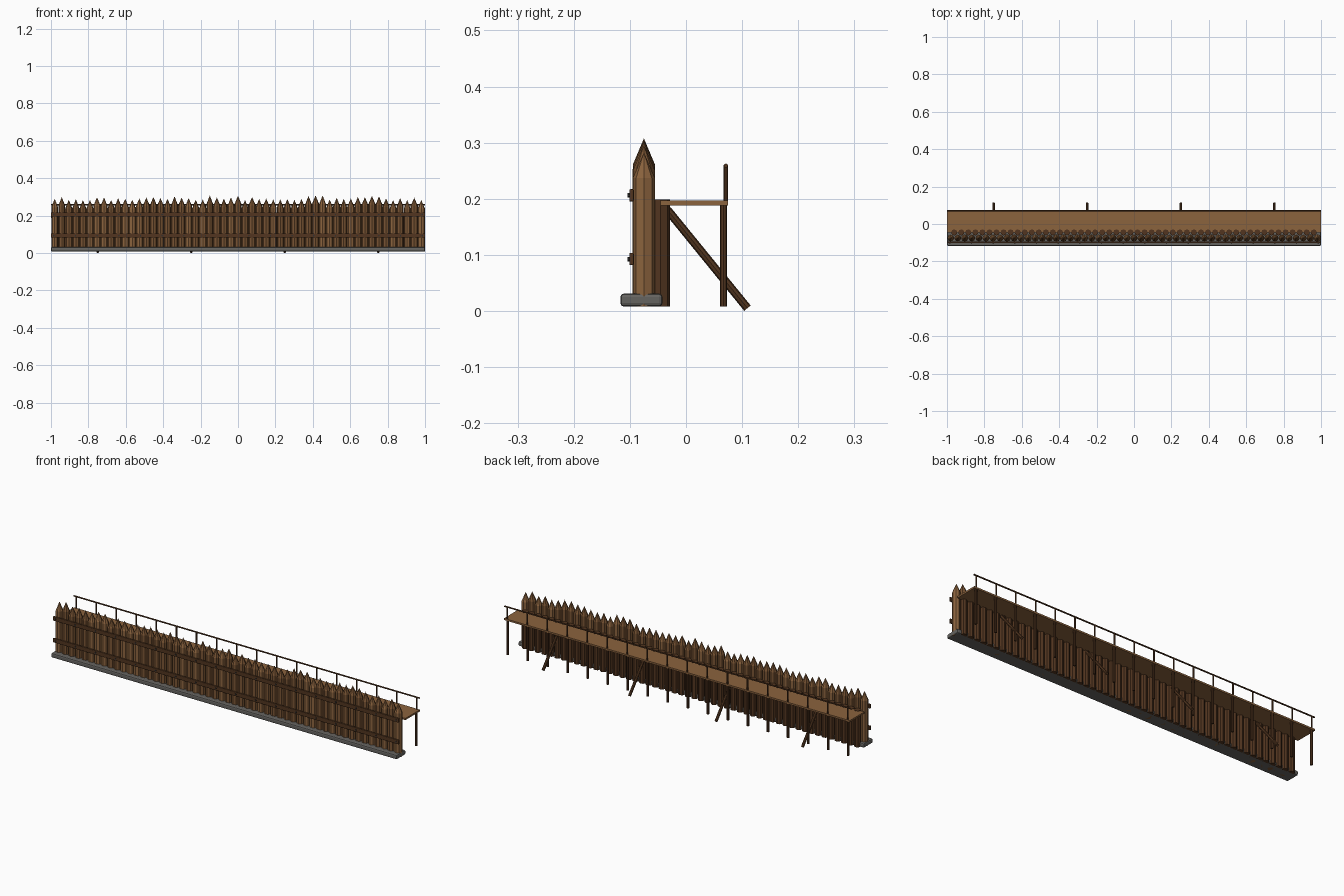
import bpy, bmesh, math, random
from mathutils import Vector, Matrix

random.seed(7)
cube = bpy.data.objects.get("Cube")
if cube:
    bpy.data.objects.remove(cube, do_unlink=True)


def material(name, r, g, b):
    m = bpy.data.materials.new(name)
    m.use_nodes = True
    m.diffuse_color = (r, g, b, 1)
    m.node_tree.nodes["Principled BSDF"].inputs["Base Color"].default_value = (r, g, b, 1)
    return m


LIGHT = material("light wood", 0.26, 0.125, 0.048)
MID = material("medium wood", 0.19, 0.088, 0.033)
DARK = material("dark wood", 0.085, 0.036, 0.014)
STONE = material("grey stone", 0.13, 0.125, 0.115)
IRON = material("dark iron", 0.03, 0.03, 0.03)


def finish(name, bm, *mats):
    bmesh.ops.recalc_face_normals(bm, faces=bm.faces)
    mesh = bpy.data.meshes.new(name)
    bm.to_mesh(mesh)
    bm.free()
    for m in mats:
        mesh.materials.append(m)
    ob = bpy.data.objects.new(name, mesh)
    bpy.context.collection.objects.link(ob)
    return ob


def rod(bm, a, b, r, tip=None, sides=8, index=0):
    """Faceted log from a to b; an optional tip length adds a point."""
    a, b = Vector(a), Vector(b)
    axis = b - a
    turn = axis.to_track_quat('Z', 'Y').to_matrix().to_4x4()
    parts = [((a + b) / 2, axis.length, r)]
    if tip:
        parts.append((b + axis.normalized() * tip / 2, tip, 0))
    for centre, depth, r2 in parts:
        old = set(bm.faces)
        bmesh.ops.create_cone(bm, cap_ends=True, segments=sides, radius1=r, radius2=r2,
                              depth=depth, matrix=Matrix.Translation(centre) @ turn)
        for f in set(bm.faces) - old:
            f.material_index = index


def box(name, lo, hi, mat, bevel=0):
    lo, hi = Vector(lo), Vector(hi)
    bm = bmesh.new()
    bmesh.ops.create_cube(bm, size=1, matrix=Matrix.Translation((lo + hi) / 2)
                          @ Matrix.Diagonal((hi - lo).to_4d()))
    ob = finish(name, bm, mat)
    if bevel:
        mod = ob.modifiers.new("bevel", 'BEVEL')
        mod.width = bevel
        mod.segments = 2
    return ob


GROUND = 0.008
COUNT = 53
STEP = 1.96 / (COUNT - 1)

# Stone footing
box("stone_footing", (-1, -0.117, GROUND), (1, -0.042, 0.031), STONE, 0.006)

# Front row of sharpened stakes
bm = bmesh.new()
for i in range(COUNT):
    x = -0.98 + i * STEP
    top = random.uniform(0.236, 0.262)
    r = random.uniform(0.018, 0.02)
    rod(bm, (x, -0.075, GROUND), (x, -0.075, top), r, tip=0.046,
        index=0 if i in (0, COUNT - 1) else random.choice((0, 1, 1)))
finish("front_stakes", bm, LIGHT, MID)

# Shorter back row filling the gaps
bm = bmesh.new()
for i in range(COUNT - 1):
    x = -0.98 + (i + 0.5) * STEP
    rod(bm, (x, -0.045, GROUND), (x, -0.045, 0.199), 0.0165)
finish("back_stakes", bm, DARK)

# Horizontal front rails with bolts
for label, z in (("lower", 0.0925), ("upper", 0.206)):
    box(label + "_front_rail", (-1, -0.101, z - 0.011), (1, -0.093, z + 0.011), DARK, 0.002)
    bm = bmesh.new()
    for i in range(18):
        x = -0.985 + i * 1.97 / 17
        rod(bm, (x, -0.1, z), (x, -0.104, z), 0.004, sides=6)
    finish(label + "_rail_bolts", bm, IRON)

# Walkway
box("walkway", (-1, -0.045, 0.188), (1, 0.075, 0.197), LIGHT)

# Walkway posts, railing posts and handrail
posts, railing = bmesh.new(), bmesh.new()
for i in range(18):
    x = -0.985 + i * 1.97 / 17
    rod(posts, (x, 0.067, GROUND), (x, 0.067, 0.189), 0.0065)
    rod(railing, (x, 0.071, 0.19), (x, 0.071, 0.26), 0.0038)
rod(railing, (-1, 0.071, 0.259), (1, 0.071, 0.259), 0.0038)
finish("walkway_posts", posts, DARK)
finish("railing", railing, DARK)

# Diagonal braces behind the wall
bm = bmesh.new()
for x in (-0.75, -0.25, 0.25, 0.75):
    rod(bm, (x, -0.033, 0.18), (x, 0.1095, 0.005), 0.0075)
finish("diagonal_braces", bm, DARK)
